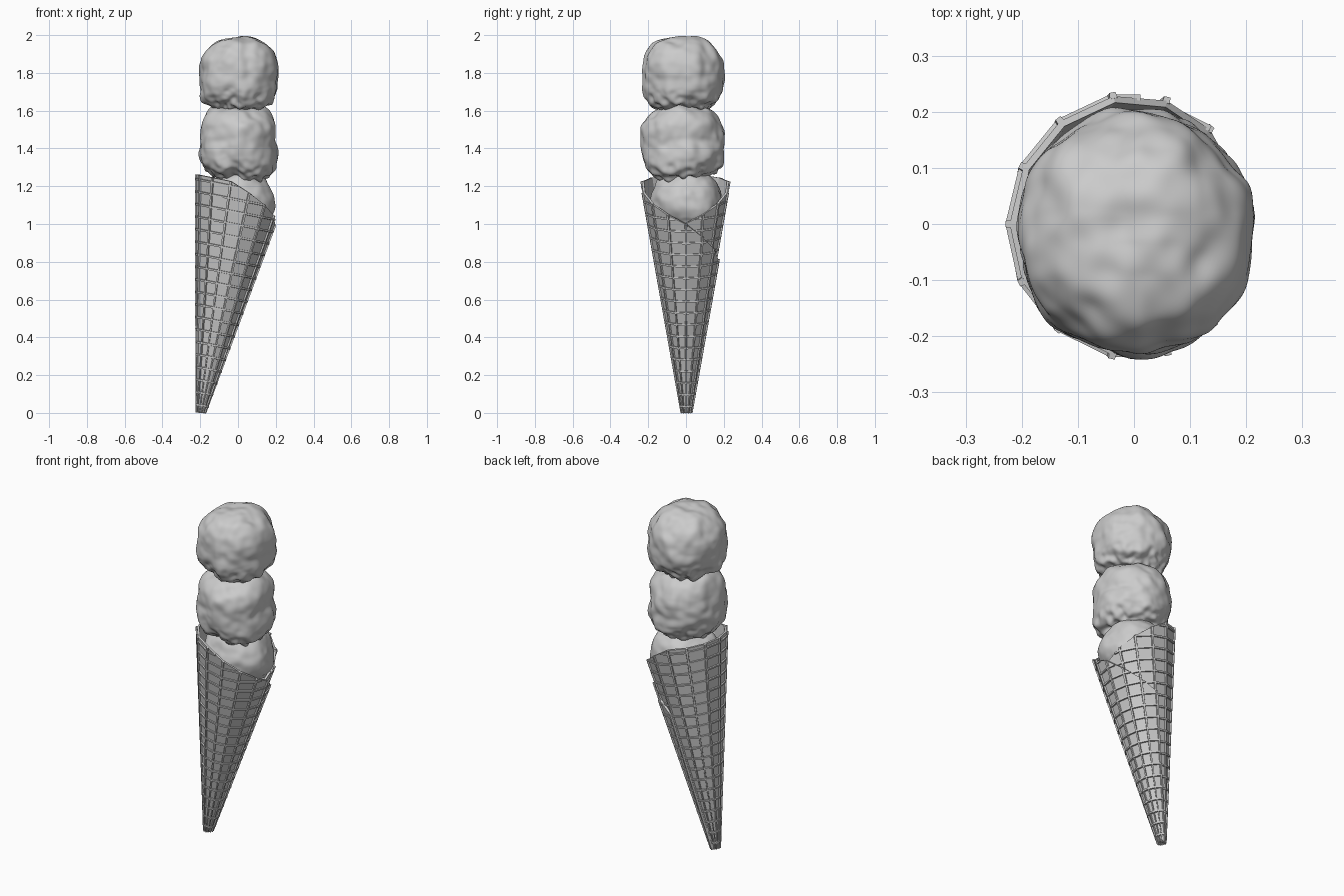
import bpy, bmesh, math
from mathutils import Vector, noise

if "Cube" in bpy.data.objects:
    bpy.data.objects.remove(bpy.data.objects["Cube"])

STEP = 2 * math.pi / 14      # one flat wafer panel
COLS = 18                    # panels overlap past a full turn
TURN = 14


def make_object(name, bm):
    mesh = bpy.data.meshes.new(name)
    bm.to_mesh(mesh)
    bm.free()
    obj = bpy.data.objects.new(name, mesh)
    bpy.context.collection.objects.link(obj)
    return obj


# Leaning rolled cone: k = panel column, t = height along the axis
def cone_point(k, t):
    a = k * STEP
    r = 0.018 + 0.18 * t + 0.014 * (k / TURN - 0.5)
    cx = -0.2 + 0.177 * t
    return Vector((cx + r * math.cos(a), r * math.sin(a),
                   max(0, t - 0.2 * r * math.cos(a))))


def rim(k):
    if k > TURN:             # slanted loose edge of the outer wrap
        return 1.04 - 0.073 * (k - TURN)
    deg = min(k, TURN - k) * math.degrees(STEP)
    return 1.215 - 0.175 * max(0, 1 - deg / 100)


def hidden_below(k):         # inner layer is covered by the outer wrap
    return rim(k + TURN) if k < 3 else 0


def between(k, f, t):        # point on the flat panel k..k+1
    return cone_point(k, t).lerp(cone_point(k + 1, t), f)


# Wafer sheet
bm = bmesh.new()
low = [bm.verts.new(cone_point(k, 0)) for k in range(COLS)]
top = [bm.verts.new(cone_point(k, rim(k))) for k in range(COLS)]
for k in range(COLS - 1):
    bm.faces.new((low[k], low[k + 1], top[k + 1], top[k]))
sheet = make_object("wafer_cone", bm)
solid = sheet.modifiers.new("thickness", "SOLIDIFY")
solid.thickness = 0.012
solid.offset = -1


# Raised grid
def bar(bm, a, b, out, wa, wb, h=0.007):
    side = (b - a).cross(out).normalized()
    out = side.cross(b - a).normalized()
    rings = []
    for p, w in ((a, wa), (b, wb)):
        rings.append([bm.verts.new(p + side * s * w + out * o) for s, o in
                      ((-0.5, -0.004), (0.5, -0.004), (0.4, h), (-0.4, h))])
    r0, r1 = rings
    for i in range(4):
        j = (i + 1) % 4
        bm.faces.new((r0[i], r0[j], r1[j], r1[i]))
    bm.faces.new(r0[::-1])
    bm.faces.new(r1)


def outward(k):
    return Vector((math.cos(k * STEP), math.sin(k * STEP), -0.1))


bm = bmesh.new()
for k in range(COLS):
    t0 = hidden_below(k)
    bar(bm, cone_point(k, t0), cone_point(k, rim(k)), outward(k),
        0.006 + 0.007 * t0, 0.014)
for k in range(COLS - 1):
    for n in range(19):
        t = 0.04 + 0.064 * n
        ok = []
        for i in range(13):
            f = i / 12
            lo = hidden_below(k) * (1 - f) + (rim(k + 1 + TURN) if k < 3 else 0) * f
            if lo <= t <= rim(k) * (1 - f) + rim(k + 1) * f:
                ok.append(f)
        if len(ok) > 1:
            bar(bm, between(k, ok[0], t), between(k, ok[-1], t),
                outward(k + 0.5), 0.012, 0.012)
bmesh.ops.recalc_face_normals(bm, faces=bm.faces)
make_object("wafer_ribs", bm)


# Ice cream scoops: rounded superquadrics with lumpy surface
def scoop(name, centre, half, p_up, p_down, seed, lump):
    bm = bmesh.new()
    bmesh.ops.create_icosphere(bm, subdivisions=6, radius=1)
    shift = Vector((seed * 7.3, seed * 3.1, seed * 5.7))
    for v in bm.verts:
        d = v.co.normalized()
        p = p_up if d.z > 0 else p_down
        radial = math.hypot(d.x, d.y)
        size = (radial ** p + abs(d.z) ** p) ** (-1 / p)
        n = noise.noise(d * 1.7 + shift) * lump
        n += noise.noise(d * 4.0 + shift) * lump * 0.35
        # ragged lower skirt
        skirt = max(0, -d.z - 0.35) * noise.noise(d * 6 + shift) * 0.05
        v.co = Vector(centre) + Vector([d[i] * half[i] * size for i in range(3)])
        v.co += d * (n + skirt)
    for f in bm.faces:
        f.smooth = True
    make_object(name, bm)


scoop("bottom_scoop", (0.002, 0, 1.105), (0.19, 0.19, 0.185), 2.3, 2.0, 1, 0.014)
scoop("middle_scoop", (0.003, -0.015, 1.43), (0.207, 0.217, 0.2), 2.9, 2.9, 2, 0.022)
scoop("top_scoop", (0.004, -0.017, 1.795), (0.207, 0.218, 0.205), 2.3, 3.0, 3, 0.022)
